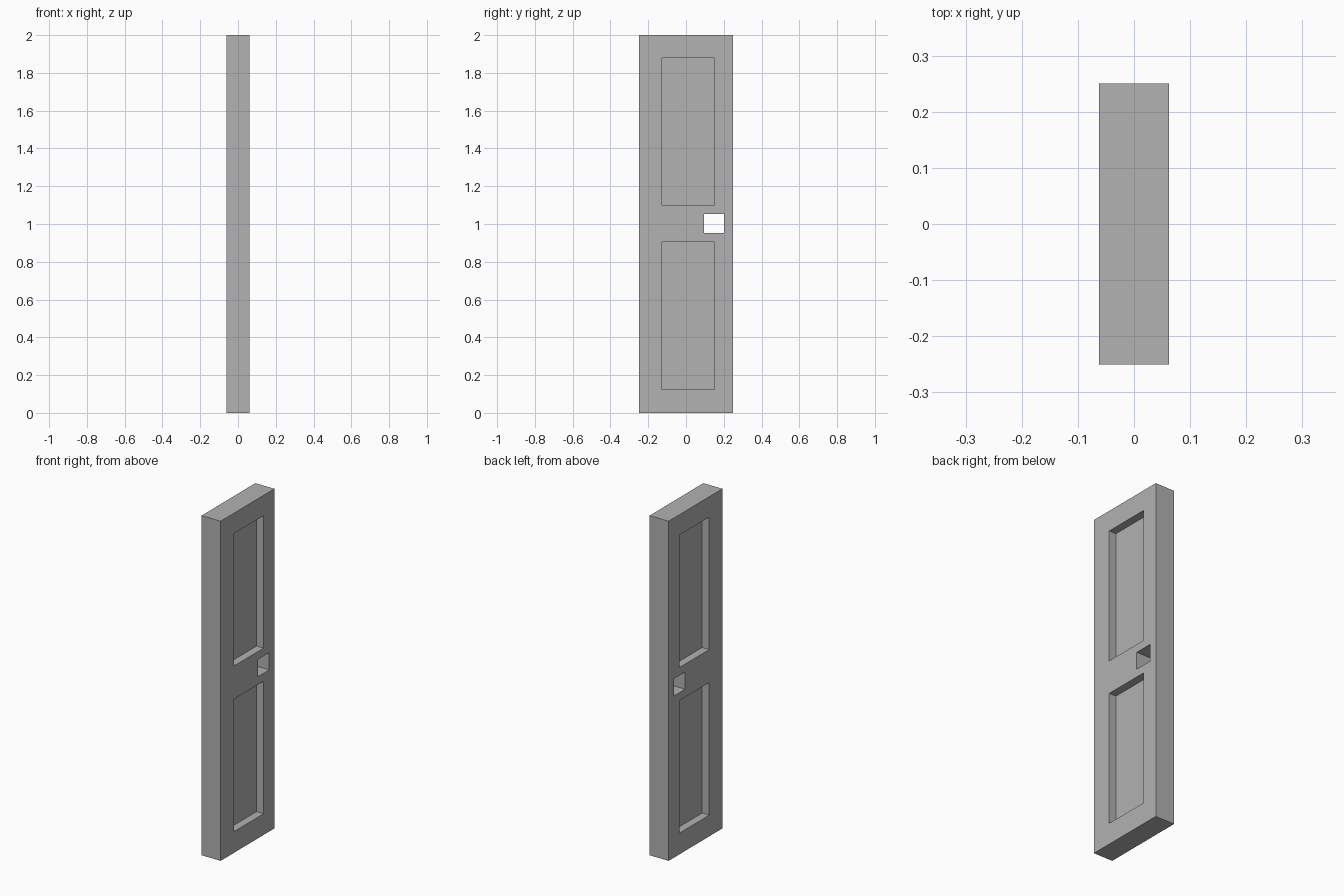
import bpy
from mathutils import Vector

if "Cube" in bpy.data.objects:
    bpy.data.objects.remove(bpy.data.objects["Cube"], do_unlink=True)

HALF_THICK = 0.062
RECESS = 0.046

grey = bpy.data.materials.new("plain grey")
grey.use_nodes = True
colour = (0.445, 0.445, 0.445, 1)
grey.diffuse_color = colour
grey.node_tree.nodes["Principled BSDF"].inputs["Base Color"].default_value = colour


def box(name, low, high):
    """Box between two opposite corners."""
    low, high = Vector(low), Vector(high)
    bpy.ops.mesh.primitive_cube_add(size=1, location=(low + high) / 2)
    obj = bpy.context.object
    obj.name = name
    obj.scale = high - low
    bpy.ops.object.transform_apply(location=True, rotation=False, scale=True)
    obj.data.materials.append(grey)
    return obj


def cut(target, low, high):
    """Cut a box out of the target and discard the cutter."""
    cutter = box("cutter", low, high)
    cutter.hide_render = True
    mod = target.modifiers.new("cut", "BOOLEAN")
    mod.operation = "DIFFERENCE"
    mod.solver = "EXACT"
    mod.object = cutter
    bpy.context.view_layer.objects.active = target
    bpy.ops.object.modifier_apply(modifier=mod.name)
    bpy.data.objects.remove(cutter, do_unlink=True)


# Door slab
door = box("door", (-HALF_THICK, -0.25, 0), (HALF_THICK, 0.25, 2))

# Upper and lower recessed panels on both broad sides
floor = HALF_THICK - RECESS
outside = HALF_THICK + 0.1
for bottom, top in ((0.125, 0.905), (1.1, 1.88)):
    for x0, x1 in ((floor, outside), (-outside, -floor)):
        cut(door, (x0, -0.127, bottom), (x1, 0.15, top))

# Square handle opening right through the slab
cut(door, (-outside, 0.096, 0.952), (outside, 0.202, 1.053))
